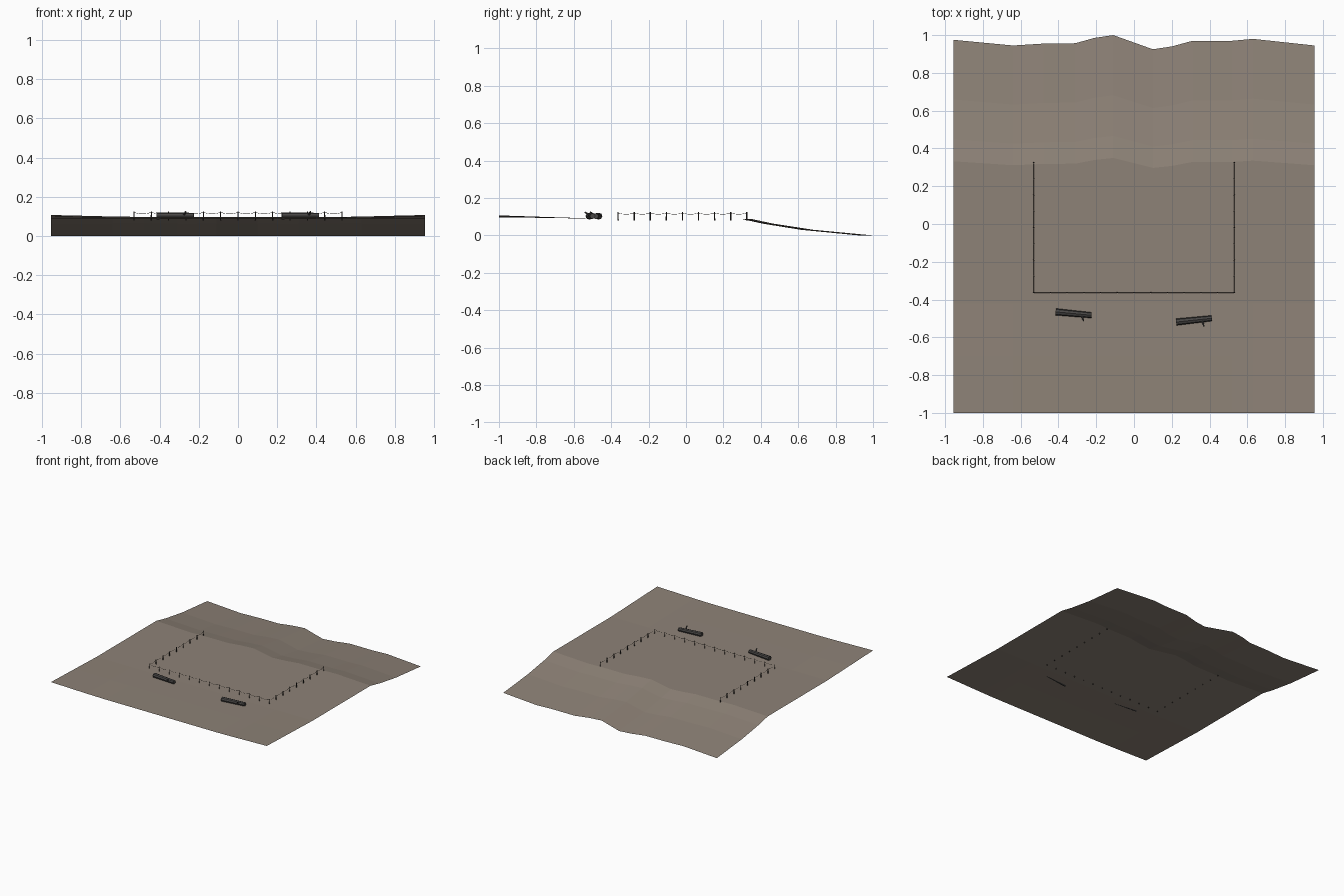
import bpy, bmesh, math
from mathutils import Vector

if "Cube" in bpy.data.objects:
    bpy.data.objects.remove(bpy.data.objects["Cube"])

def mat(name, c):
    m = bpy.data.materials.new(name)
    m.diffuse_color = (*c, 1)
    m.use_nodes = True
    m.node_tree.nodes["Principled BSDF"].inputs["Base Color"].default_value = m.diffuse_color
    return m

SAND = mat("grey sand", (0.27, 0.225, 0.185))
WOOD = mat("dark post wood", (0.035, 0.03, 0.027))
ROPE = mat("rope", (0.12, 0.10, 0.08))
LOG = mat("driftwood", (0.065, 0.062, 0.06))
FLAT = 0.088

def finish(bm, name, material):
    me = bpy.data.meshes.new(name)
    bmesh.ops.recalc_face_normals(bm, faces=bm.faces)
    bm.to_mesh(me)
    bm.free()
    me.materials.append(material)
    ob = bpy.data.objects.new(name, me)
    bpy.context.collection.objects.link(ob)
    return ob

def rod(bm, a, b, r1, r2, n):
    """Tapered cylinder from a to b."""
    a, b = Vector(a), Vector(b)
    d = b - a
    m = d.to_track_quat('Z', 'Y').to_matrix().to_4x4()
    m.translation = (a + b) / 2
    bmesh.ops.create_cone(bm, cap_ends=True, segments=n, radius1=r1,
                          radius2=r2, depth=d.length, matrix=m)

# Beach sheet: flat terrace, raised front, wavy slope down to the shore
shore = [(-.955, .01), (-.64, -.02), (-.48, -.01), (-.31, -.008), (-.21, .02),
         (-.11, .035), (.1, -.04), (.2, -.025), (.31, .005), (.52, .005),
         (.63, .015), (.955, -.02)]
slope = [(.325, FLAT, .7), (.44, .063, .75), (.65, .03, .9), (.965, 0, 1)]
bm = bmesh.new()
grid = []
for x, off in shore:
    lift = .01 * max(0, (abs(x) - .55) / .405)
    col = [(x, -1, .097 + lift), (x, -.7, .093 + lift * .4), (x, -.42, FLAT)]
    col += [(x, y + off * k, z) for y, z, k in slope]
    grid.append([bm.verts.new(p) for p in col])
for c0, c1 in zip(grid, grid[1:]):
    for j in range(len(c0) - 1):
        bm.faces.new((c0[j], c1[j], c1[j + 1], c0[j + 1]))
beach = finish(bm, "beach", SAND)
beach.data.update()
if beach.data.polygons[0].normal.z < 0:
    beach.data.flip_normals()

# Fence: three runs of posts
X, Y0, Y1 = .531, -.363, .325
side = [Y0 + (Y1 - Y0) * i / 8 for i in range(9)]
path = [(-X, y) for y in reversed(side)]
path += [(-X + 2 * X * i / 12, Y0) for i in range(1, 12)]
path += [(X, y) for y in side]
bm = bmesh.new()
for x, y in path:
    rod(bm, (x, y, .08), (x, y, .124), .0035, .003, 6)
finish(bm, "fence_posts", WOOD)

# Sagging rope between neighbouring posts
bm = bmesh.new()
for a, b in zip(path, path[1:]):
    pts = []
    for i in range(5):
        t = i / 4
        pts.append((a[0] + (b[0] - a[0]) * t, a[1] + (b[1] - a[1]) * t,
                    .12 - .007 * 4 * t * (1 - t)))
    for p, q in zip(pts, pts[1:]):
        rod(bm, p, q, .0011, .0011, 4)
finish(bm, "fence_rope", ROPE)

# Driftwood logs, each with a broken branch stub
for name, a, b, stub in [
        ("left_log", (-.415, -.465), (-.225, -.483), (-.267, -.513)),
        ("right_log", (.223, -.519), (.412, -.499), (.37, -.541))]:
    bm = bmesh.new()
    z = .103
    rod(bm, (*a, z), (*b, z), .018, .015, 8)
    base = Vector((*a, z)).lerp(Vector((*b, z)), .72)
    rod(bm, base, (*stub, .124), .007, .004, 6)
    finish(bm, name, LOG)
